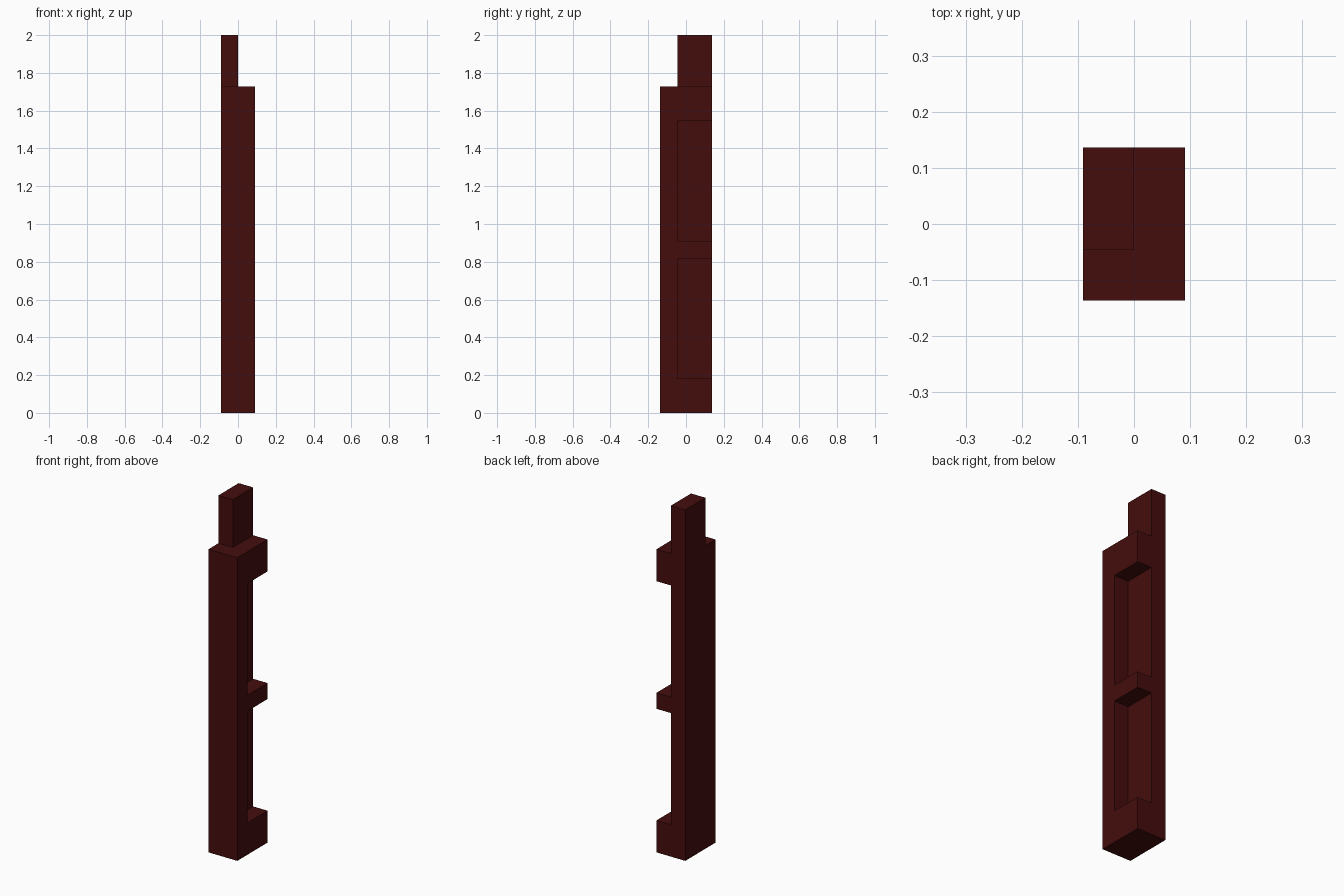
import bpy

cube = bpy.data.objects.get("Cube")
if cube:
    bpy.data.objects.remove(cube, do_unlink=True)

U = 1 / 11   # module: the post is 2 x 3 x 22 modules
OVER = 1     # how far cutters run past the surface

dark_red = bpy.data.materials.new("dark red wood")
dark_red.use_nodes = True
colour = (0.06, 0.004, 0.004, 1)
dark_red.diffuse_color = colour
dark_red.node_tree.nodes["Principled BSDF"].inputs["Base Color"].default_value = colour


def box(name, low, high):
    """Box between two corners, given in modules."""
    bpy.ops.mesh.primitive_cube_add(size=1)
    ob = bpy.context.object
    ob.name = name
    for v in ob.data.vertices:
        v.co = [U * (h if c > 0 else l) for c, l, h in zip(v.co, low, high)]
    ob.data.materials.append(dark_red)
    return ob


def cut(target, name, low, high):
    """Carve a box out of the target, then discard the cutter."""
    cutter = box(name, low, high)
    cutter.hide_render = True
    mod = target.modifiers.new(name, "BOOLEAN")
    mod.operation = "DIFFERENCE"
    mod.solver = "EXACT"
    mod.object = cutter
    bpy.context.view_layer.objects.active = target
    bpy.ops.object.modifier_apply(modifier=mod.name)
    bpy.data.objects.remove(cutter, do_unlink=True)


# Full-height post
post = box("notched_post", (-1, -1.5, 0), (1, 1.5, 22))

# Shoulders that leave the tenon at the top
cut(post, "front_shoulder", (-1 - OVER, -1.5 - OVER, 19), (1 + OVER, -0.5, 22 + OVER))
cut(post, "side_shoulder", (0, -1.5 - OVER, 19), (1 + OVER, 1.5 + OVER, 22 + OVER))

# Two tall notches in the back corner
for bottom in (2, 10):
    cut(post, "notch", (0, -0.5, bottom), (1 + OVER, 1.5 + OVER, bottom + 7))
